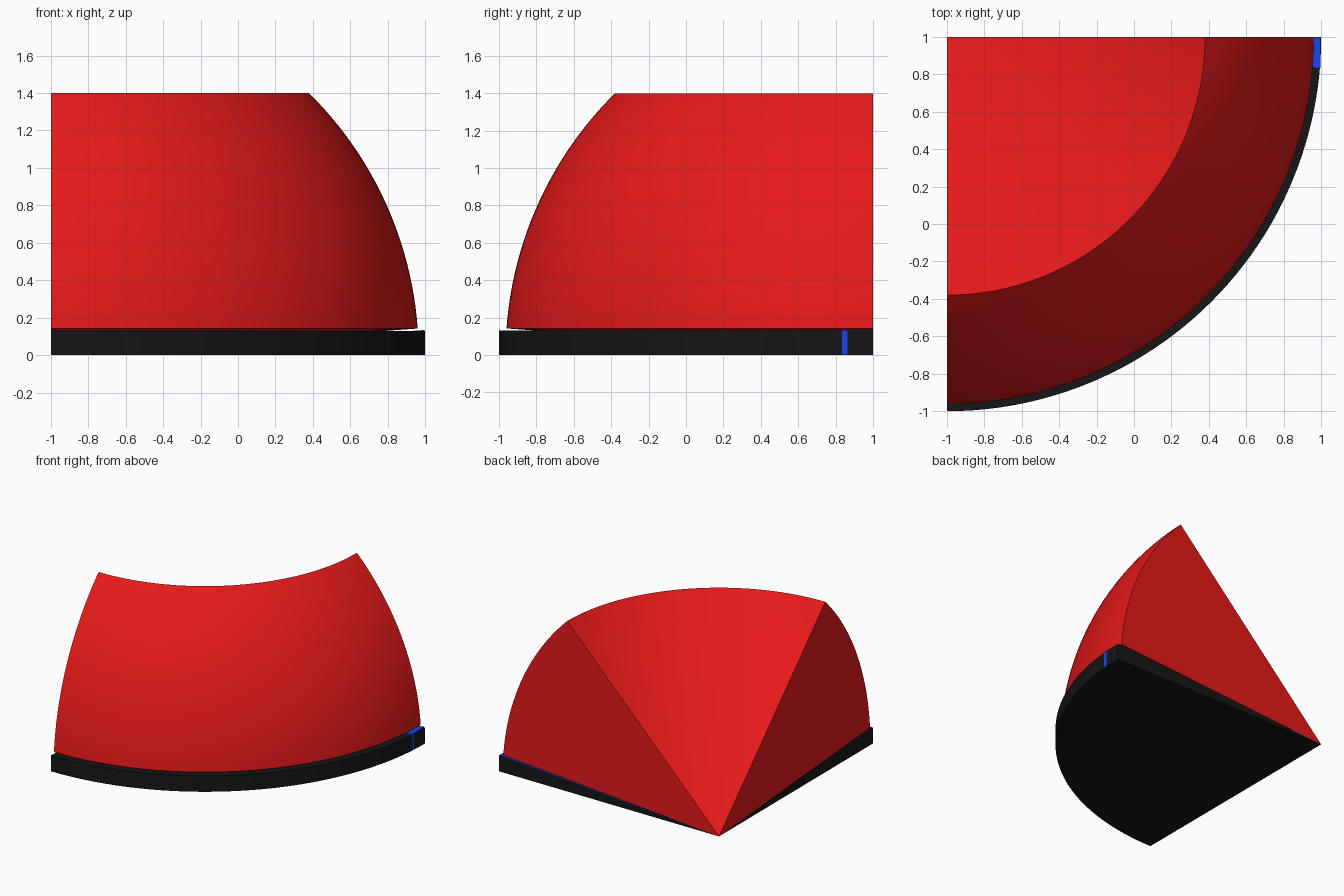
import bpy, bmesh
from math import sin, cos, radians

if "Cube" in bpy.data.objects:
    bpy.data.objects.remove(bpy.data.objects["Cube"])

AXIS = (-1.0, 1.0)   # vertical axis of revolution, at the back left corner


def material(name, rgb):
    m = bpy.data.materials.new(name)
    m.diffuse_color = (*rgb, 1)
    m.use_nodes = True
    m.node_tree.nodes["Principled BSDF"].inputs["Base Color"].default_value = m.diffuse_color
    return m


def swept_wedge(name, profile, start, end, steps, mat, grow=1.0):
    """Revolve a closed (radius, z) profile about AXIS; grow scales the end radius."""
    bm = bmesh.new()
    rings = []
    for i in range(steps + 1):
        t = i / steps
        a = -radians(start + (end - start) * t)
        k = 1 + (grow - 1) * t
        rings.append([bm.verts.new((AXIS[0] + r * k * cos(a), AXIS[1] + r * k * sin(a), z))
                      for r, z in profile])
    n = len(profile)
    for a, b in zip(rings, rings[1:]):
        for j in range(n):
            q = (j + 1) % n
            bm.faces.new((a[j], a[q], b[q], b[j]))
    bm.faces.new(rings[0])
    bm.faces.new(rings[-1])
    bmesh.ops.remove_doubles(bm, verts=bm.verts[:], dist=1e-5)
    bmesh.ops.recalc_face_normals(bm, faces=bm.faces[:])
    me = bpy.data.meshes.new(name)
    bm.to_mesh(me)
    bm.free()
    me.materials.append(mat)
    ob = bpy.data.objects.new(name, me)
    bpy.context.collection.objects.link(ob)
    bpy.context.view_layer.objects.active = ob
    ob.select_set(True)
    bpy.ops.object.shade_smooth_by_angle(angle=radians(30))
    ob.select_set(False)
    return ob


red = material("red", (0.8, 0.01, 0.01))
black = material("black", (0.008, 0.008, 0.008))
blue = material("blue", (0.01, 0.06, 0.8))

# Red spherical sector: cone below, dome outside, 45 degree cone hollow on top
R, LOW, HIGH = 1.965, 4.15, 45.4
arc = [radians(LOW + (HIGH - LOW) * i / 24) for i in range(25)]
swept_wedge("dome_sector", [(0, 0)] + [(R * cos(a), R * sin(a)) for a in arc],
            0, 90, 48, red)

# Black base wedge, flat underneath, thinning to nothing at the axis
swept_wedge("base_sector", [(0, 0), (2, 0), (2, 0.13)], 0, 90, 48, black)

# Narrow blue marker wedge set into the right-hand end of the base
swept_wedge("marker_wedge", [(0, 0.001), (1.992, 0.001), (1.992, 0.134)],
            0.03, 4.75, 1, blue, grow=1.0055)
